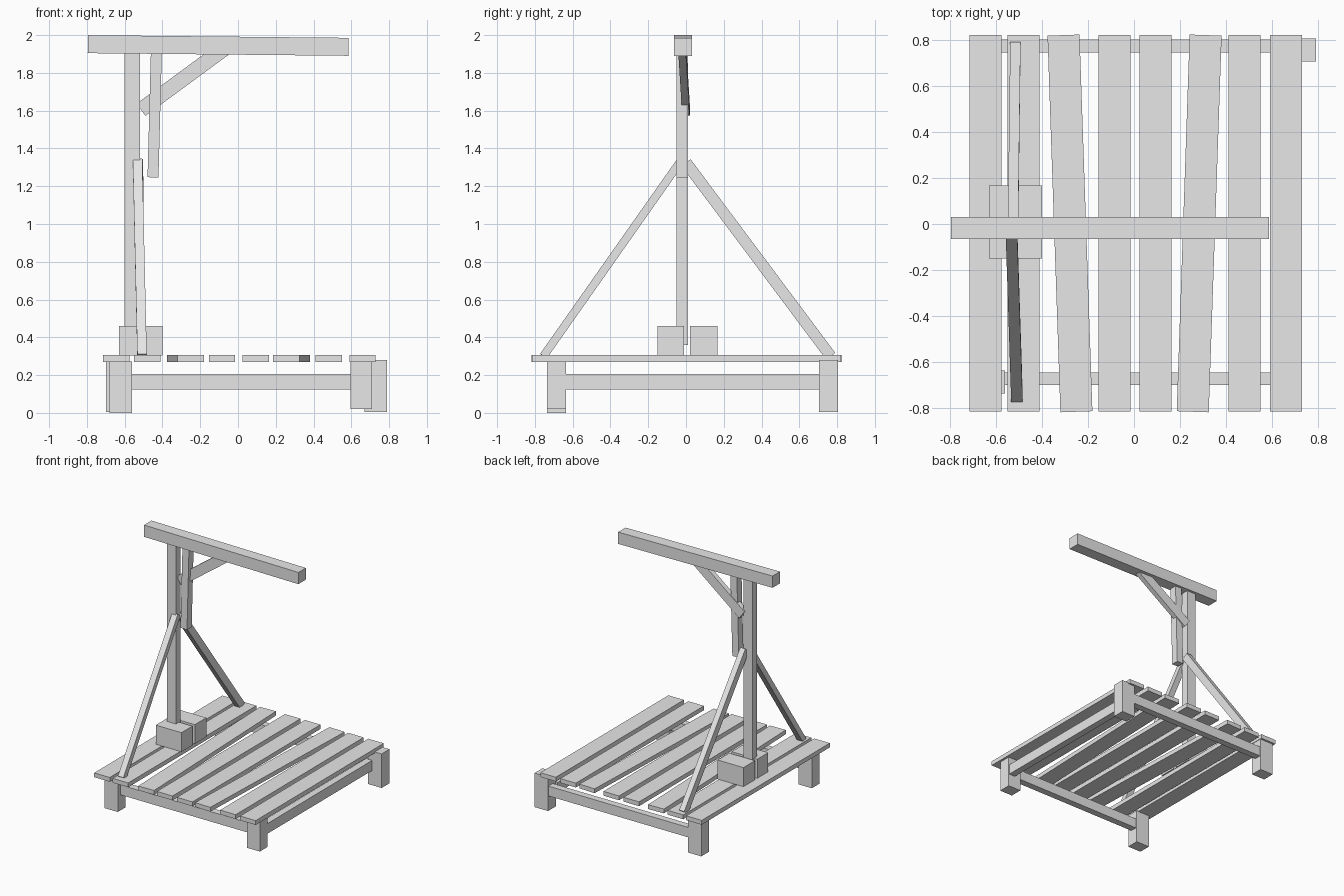
import bpy
import bmesh
from mathutils import Matrix, Vector

default_cube = bpy.data.objects.get("Cube")
if default_cube:
    bpy.data.objects.remove(default_cube, do_unlink=True)

# Single plain grey material
grey = bpy.data.materials.new("plain_grey")
grey.use_nodes = True
tone = (0.8, 0.8, 0.8, 1)
grey.diffuse_color = tone
grey.node_tree.nodes["Principled BSDF"].inputs["Base Color"].default_value = tone


def add_block(name, matrix):
    """Unit cube shaped by a matrix."""
    bm = bmesh.new()
    bmesh.ops.create_cube(bm, size=1, matrix=matrix)
    mesh = bpy.data.meshes.new(name)
    bm.to_mesh(mesh)
    bm.free()
    mesh.materials.append(grey)
    obj = bpy.data.objects.new(name, mesh)
    bpy.context.scene.collection.objects.link(obj)
    return obj


def box(name, xs, ys, zs):
    """Upright box from its three ranges."""
    centre = Vector([sum(r) / 2 for r in (xs, ys, zs)])
    size = [r[1] - r[0] for r in (xs, ys, zs)]
    return add_block(name, Matrix.Translation(centre) @ Matrix.Diagonal((*size, 1)))


def timber(name, start, end, side, width, depth):
    """Straight timber between two points; width is measured along side."""
    start, end, side = Vector(start), Vector(end), Vector(side)
    run = end - start
    along = run.normalized()
    across = (side - along * side.dot(along)).normalized()
    other = along.cross(across)
    matrix = Matrix((across * width, other * depth, run)).transposed().to_4x4()
    return add_block(name, Matrix.Translation((start + end) / 2) @ matrix)


X, Y = (1, 0, 0), (0, 1, 0)

# Deck planks: centre x and sideways skew toward the back
planks = [(-0.645, 0), (-0.48, 0), (-0.278, -0.028), (-0.085, 0),
          (0.094, 0), (0.283, 0.028), (0.48, 0), (0.659, 0)]
for i, (x, skew) in enumerate(planks):
    timber(f"deck_plank_{i + 1}", (x - skew, -0.815, 0.288), (x + skew, 0.82, 0.288),
           X, 0.139, 0.035)

# Legs
front, back = (-0.735, -0.635), (0.705, 0.805)
box("front_right_leg", (-0.68, -0.56), front, (0, 0.273))
box("front_left_leg", (0.595, 0.71), front, (0.02, 0.28))
box("back_right_leg", (-0.70, -0.58), back, (0.005, 0.28))
box("back_left_leg", (0.67, 0.79), back, (0.005, 0.28))

# Rails between the legs
box("front_rail", (-0.58, 0.61), (-0.70, -0.645), (0.125, 0.205))
box("back_rail", (-0.59, 0.68), (0.745, 0.80), (0.125, 0.205))
box("left_rail", (0.65, 0.705), (-0.64, 0.71), (0.123, 0.205))

# Post with its base blocks
box("post", (-0.60, -0.52), (-0.05, 0.01), (0.36, 1.92))
box("front_base_block", (-0.63, -0.40), (-0.15, -0.01), (0.305, 0.46))
box("back_base_block", (-0.63, -0.40), (0.02, 0.167), (0.305, 0.46))

# Long braces from deck to post
timber("front_brace", (-0.508, -0.755, 0.30), (-0.532, -0.027, 1.335), X, 0.05, 0.043)
timber("back_brace", (-0.515, 0.766, 0.30), (-0.525, 0.0, 1.325), X, 0.045, 0.06)

# Top beam, its diagonal support and the hanging strut
timber("top_beam", (-0.795, -0.017, 1.952), (0.585, -0.017, 1.938), Y, 0.095, 0.095)
timber("beam_support", (-0.513, 0.0, 1.605), (-0.075, -0.02, 1.927), Y, 0.04, 0.08)
timber("hanging_strut", (-0.45, -0.02, 1.247), (-0.432, -0.02, 1.92), X, 0.058, 0.06)
